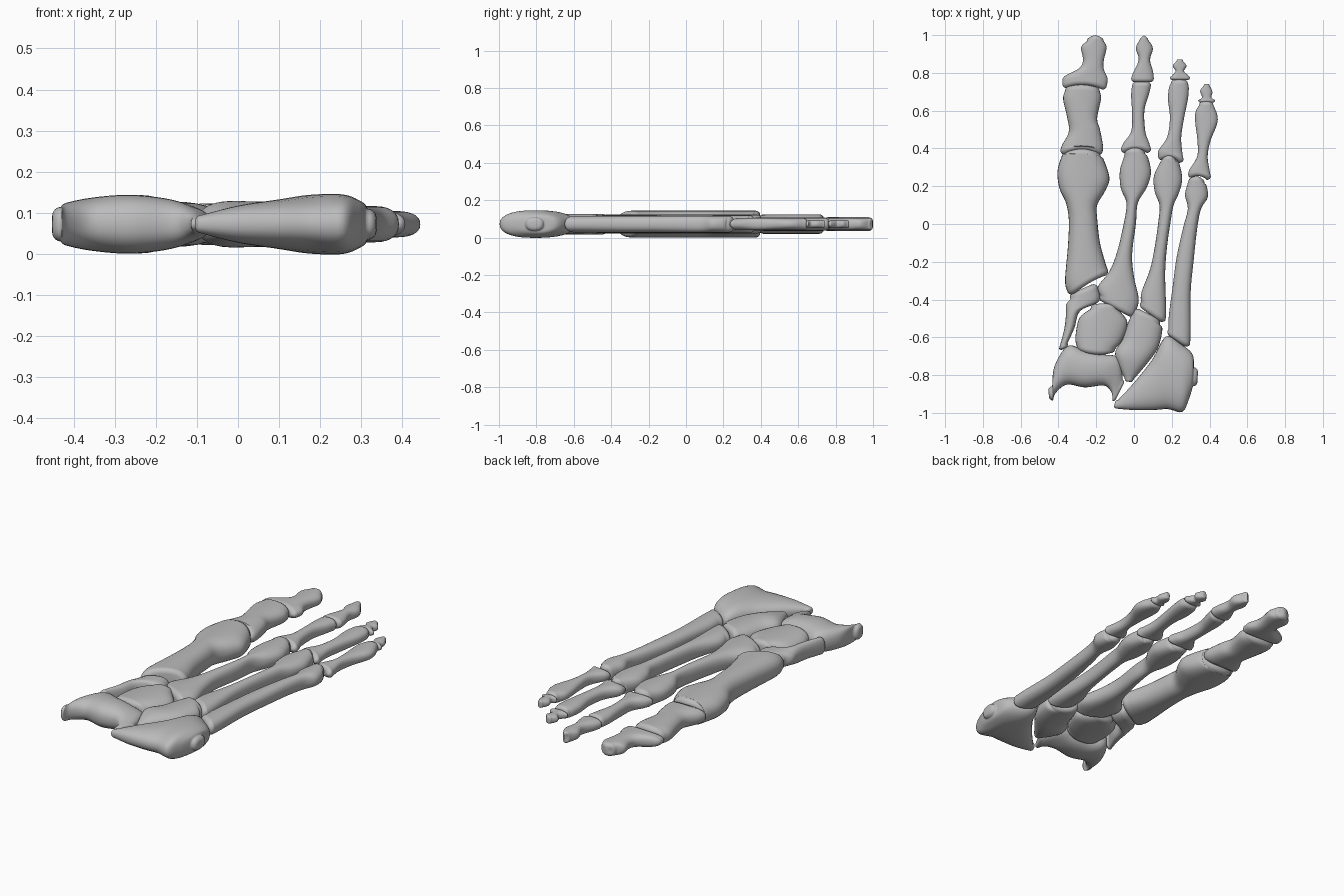
import bpy, bmesh, math
from mathutils import Vector

MID = 0.0725      # height of the flat middle plane
SIDES = 28        # points round each cross-section
STEPS = 5         # rings between two stations

bone_mat = bpy.data.materials.new("bone grey")
bone_mat.diffuse_color = (0.5, 0.5, 0.5, 1)


def spline(p, s):
    """Smooth curve through the stations p at parameter s."""
    i = min(int(s), len(p) - 2)
    t = s - i
    q = [p[max(0, min(len(p) - 1, k))] for k in (i - 1, i, i + 1, i + 2)]
    return [0.5 * (2 * b + (c - a) * t + (2 * a - 5 * b + 4 * c - d) * t * t
                   + (3 * b - a - 3 * c + d) * t ** 3) for a, b, c, d in zip(*q)]


def bone(name, h, stations, bow=(0, 0)):
    """Loft rounded sections between left and right outline points.
    A station is (ax, ay, bx, by[, half height]); bow curves the two ends."""
    st = [list(s) + [h] * (5 - len(s)) for s in stations]
    bm = bmesh.new()
    rings = []

    def radius(s):
        return min(0.025, 0.28 * math.hypot(s[2] - s[0], s[3] - s[1]), 0.6 * s[4])

    # pull the end stations in to leave room for the rounded caps
    caps = [radius(st[0]), radius(st[-1])]
    for s, r, sign in ((st[0], caps[0], 1), (st[-1], caps[1], -1)):
        d = Vector((s[2] - s[0], s[3] - s[1])).normalized()
        for k in (0, 2):
            s[k] += -d.y * r * sign * 0.8
            s[k + 1] += d.x * r * sign * 0.8

    def ring(s, f, inset, push):
        a, b = Vector(s[0:2]), Vector(s[2:4])
        c, d = (a + b) / 2, (b - a).normalized()
        n = Vector((-d.y, d.x))
        w, hh = (b - a).length / 2 - inset, s[4] - inset
        curve = bow[0] * (1 - f) ** 5 + bow[1] * f ** 5
        vs = []
        for k in range(SIDES):
            t = 2 * math.pi * k / SIDES
            u = math.copysign(abs(math.cos(t)) ** 0.85, math.cos(t))
            v = math.copysign(abs(math.sin(t)) ** 0.85, math.sin(t))
            p = c + d * (w * u) + n * (push + curve * (1 - u * u))
            vs.append(bm.verts.new((p.x, p.y, MID + hh * v)))
        rings.append(vs)

    arc = [math.radians(x) for x in (90, 65, 42, 20)]
    for t in arc:
        ring(st[0], 0, caps[0] * (1 - math.cos(t)), -caps[0] * math.sin(t))
    total = (len(st) - 1) * STEPS
    for i in range(total + 1):
        ring(spline(st, i / STEPS), i / total, 0, 0)
    for t in reversed(arc):
        ring(st[-1], 1, caps[1] * (1 - math.cos(t)), caps[1] * math.sin(t))

    for r0, r1 in zip(rings, rings[1:]):
        for k in range(SIDES):
            j = (k + 1) % SIDES
            bm.faces.new((r0[k], r0[j], r1[j], r1[k]))
    # close each end with strips across the section
    for r in (rings[0], rings[-1]):
        for k in range(SIDES // 2):
            quad = (r[k], r[k + 1], r[-k - 1], r[-k % SIDES])
            bm.faces.new(list(dict.fromkeys(quad)))
    bmesh.ops.recalc_face_normals(bm, faces=bm.faces)
    for f in bm.faces:
        f.smooth = True
    me = bpy.data.meshes.new(name)
    bm.to_mesh(me)
    bm.free()
    me.materials.append(bone_mat)
    bpy.context.collection.objects.link(bpy.data.objects.new(name, me))


# first (big) toe
bone("first_metatarsal", .0715, [
    (-.34, -.38, -.13, -.255), (-.365, -.30, -.15, -.21), (-.35, -.12, -.18, -.10),
    (-.345, .02, -.195, .03), (-.36, .11, -.195, .1), (-.395, .19, -.15, .18),
    (-.405, .28, -.13, .245), (-.38, .365, -.16, .34), (-.37, .38, -.175, .375)], (.01, .015))
bone("first_proximal_phalanx", .052, [
    (-.39, .37, -.165, .37), (-.38, .42, -.165, .42), (-.345, .49, -.18, .5),
    (-.355, .57, -.195, .56), (-.375, .66, -.175, .66), (-.365, .725, -.18, .72)], (.025, .01))
bone("first_distal_phalanx", .037, [
    (-.38, .725, -.145, .715), (-.37, .78, -.14, .77), (-.29, .825, -.16, .82),
    (-.27, .87, -.16, .865), (-.28, .935, -.145, .935), (-.25, .985, -.16, .985)], (.02, .01))

# second toe
bone("second_metatarsal", .05, [
    (-.19, -.395, -.005, -.495), (-.19, -.33, .025, -.40), (-.13, -.25, .0, -.28),
    (-.09, -.15, -.01, -.16), (-.055, 0, .01, 0), (-.04, .11, .02, .11),
    (-.07, .19, .066, .19), (-.075, .28, .09, .27), (-.055, .35, .075, .35),
    (-.05, .39, .06, .39)], (0, .01))
bone("second_proximal_phalanx", .036, [
    (-.07, .38, .09, .38), (-.055, .43, .08, .43), (-.015, .49, .06, .49),
    (-.01, .58, .055, .6), (-.015, .68, .08, .69), (-.01, .75, .09, .75)], (.02, 0))
bone("second_distal_phalanx", .032, [
    (-.015, .755, .105, .755), (-.005, .80, .1, .81), (.025, .87, .085, .87),
    (.01, .93, .1, .93), (.03, .985, .075, .985)], (0, .01))

# third toe
bone("third_metatarsal", .047, [
    (.025, -.43, .155, -.525), (.04, -.36, .17, -.45), (.085, -.24, .165, -.26),
    (.11, -.12, .175, -.12), (.13, .02, .195, .02), (.135, .1, .21, .1),
    (.11, .17, .24, .17), (.105, .25, .255, .24), (.135, .32, .24, .32),
    (.145, .35, .225, .35)], (0, .01))
bone("third_proximal_phalanx", .034, [
    (.125, .345, .26, .325), (.13, .39, .255, .385), (.175, .46, .25, .46),
    (.19, .56, .265, .56), (.18, .66, .285, .66), (.185, .72, .29, .72),
    (.195, .76, .285, .76)], (.02, 0))
bone("third_distal_phalanx", .022, [
    (.19, .765, .297, .765), (.205, .79, .283, .79), (.22, .81, .265, .81),
    (.205, .837, .278, .837), (.225, .87, .26, .87)])

# fourth toe
bone("fourth_metatarsal", .044, [
    (.17, -.575, .285, -.655), (.185, -.48, .3, -.56), (.205, -.33, .3, -.36),
    (.225, -.18, .315, -.2), (.26, -.02, .335, -.02), (.285, .08, .355, .08),
    (.27, .15, .39, .14), (.28, .2, .385, .2), (.29, .245, .375, .235)], (0, .01))
bone("fourth_proximal_phalanx", .032, [
    (.285, .25, .405, .235), (.295, .29, .4, .285), (.335, .36, .39, .36),
    (.335, .45, .405, .44), (.325, .53, .44, .53), (.325, .59, .44, .58),
    (.345, .645, .42, .645)], (.015, 0))
bone("fourth_distal_phalanx", .021, [
    (.34, .645, .43, .645), (.36, .67, .41, .67), (.35, .705, .415, .70),
    (.37, .74, .4, .74)])

# ankle bones
bone("medial_cuneiform", .048, [
    (-.39, -.67, -.345, -.64), (-.37, -.56, -.315, -.55), (-.36, -.48, -.285, -.46),
    (-.36, -.43, -.185, -.41), (-.345, -.38, -.2, -.315)])
bone("intermediate_cuneiform", .055, [
    (-.305, -.665, -.1, -.68), (-.31, -.6, -.06, -.61), (-.29, -.5, -.035, -.52),
    (-.23, -.43, -.085, -.43)], (-.015, .005))
bone("lateral_cuneiform", .055, [
    (-.05, -.83, -.005, -.835, .03), (-.1, -.69, .06, -.75), (-.06, -.61, .125, -.66),
    (-.03, -.52, .15, -.56), (.005, -.445, .145, -.515)])
bone("navicular", .07, [
    (-.45, -.86, -.445, -.935, .042), (-.42, -.75, -.415, -.895, .052),
    (-.35, -.645, -.355, -.85, .065), (-.26, -.67, -.26, -.865, .0715),
    (-.165, -.69, -.16, -.855, .06), (-.08, -.71, -.12, -.89, .038),
    (-.05, -.83, -.105, -.94, .022)])
bone("cuboid", .07, [
    (-.095, -.93, -.105, -.975, .022), (0, -.84, 0, -.985, .045),
    (.095, -.72, .1, -.985, .06), (.17, -.595, .18, -.98, .0715),
    (.255, -.64, .255, -.995, .0725), (.31, -.69, .29, -.93, .055),
    (.335, -.76, .33, -.86, .038)])
